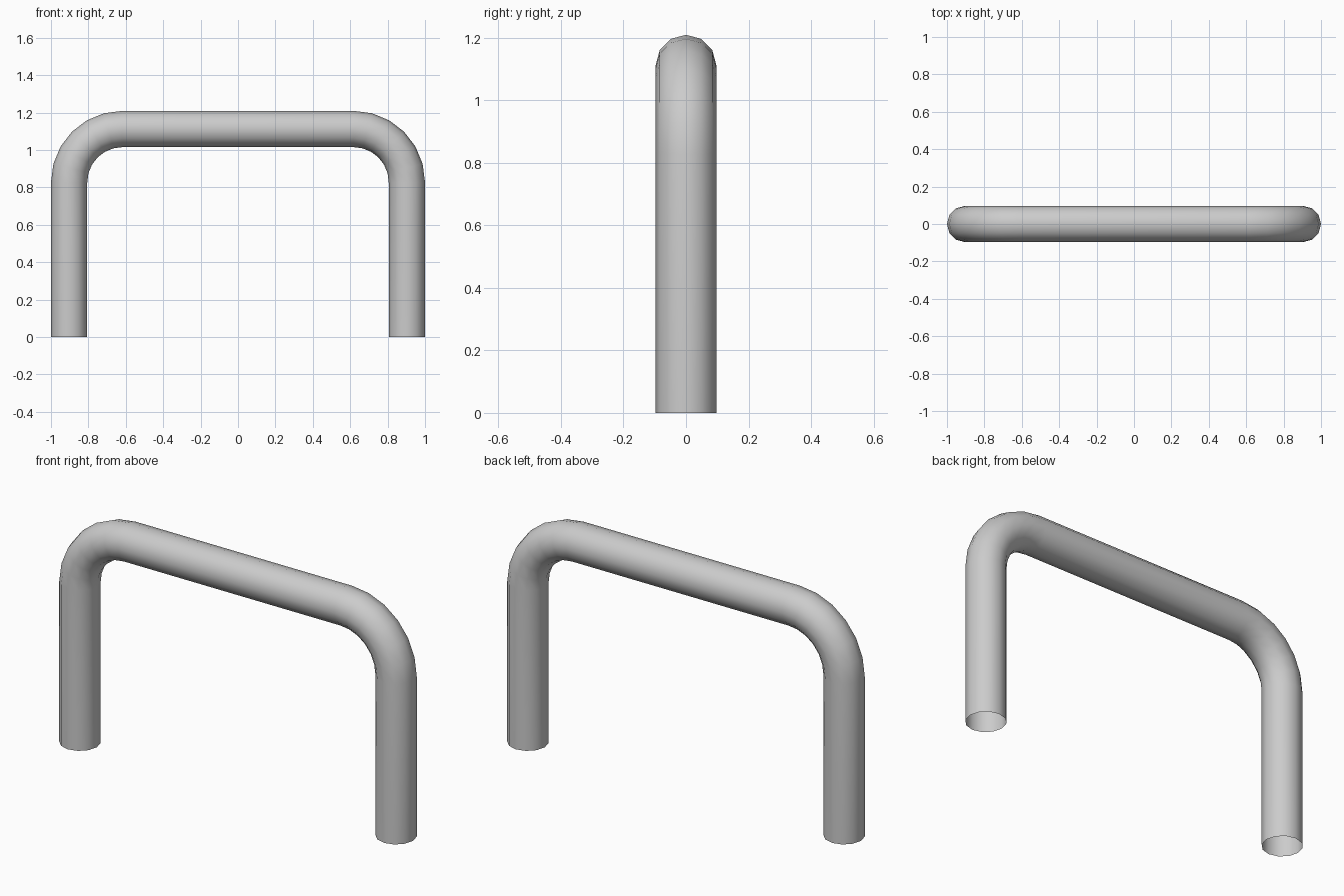
import bpy, bmesh
from math import sin, cos, pi

if "Cube" in bpy.data.objects:
    bpy.data.objects.remove(bpy.data.objects["Cube"])

R_TUBE, SIDES = 0.097, 12      # tube radius and facets
LEG_X, BAR_Z = 0.903, 1.112    # centrelines of legs and top bar
R_BEND, STEPS = 0.285, 6       # bend radius and segments

# Path stations: x, z, and the outward direction angle in the xz plane
left = [(-LEG_X, 0.0, pi)]
for i in range(STEPS + 1):
    a = pi - (pi / 2) * i / STEPS
    left.append((-LEG_X + R_BEND + R_BEND * cos(a), BAR_Z - R_BEND + R_BEND * sin(a), a))
path = left + [(-x, z, pi - a) for x, z, a in reversed(left)]

# Sweep a round ring along the path; the foot ends stay open
bm = bmesh.new()
rings = []
for x, z, a in path:
    ring = []
    for k in range(SIDES):
        t = 2 * pi * k / SIDES
        out = R_TUBE * cos(t)
        ring.append(bm.verts.new((x + out * cos(a), R_TUBE * sin(t), z + out * sin(a))))
    rings.append(ring)
for r0, r1 in zip(rings, rings[1:]):
    for k in range(SIDES):
        n = (k + 1) % SIDES
        bm.faces.new((r0[k], r1[k], r1[n], r0[n]))
bmesh.ops.recalc_face_normals(bm, faces=bm.faces)

# The recalculated normals must point away from the tube's centreline
bm.normal_update()
top = max(bm.faces, key=lambda f: f.calc_center_median().z)
if top.normal.z < 0:
    bmesh.ops.reverse_faces(bm, faces=bm.faces)
for f in bm.faces:
    f.smooth = True

mesh = bpy.data.meshes.new("bent_tube_rail")
bm.to_mesh(mesh)
bm.free()
bpy.context.collection.objects.link(bpy.data.objects.new("bent_tube_rail", mesh))
